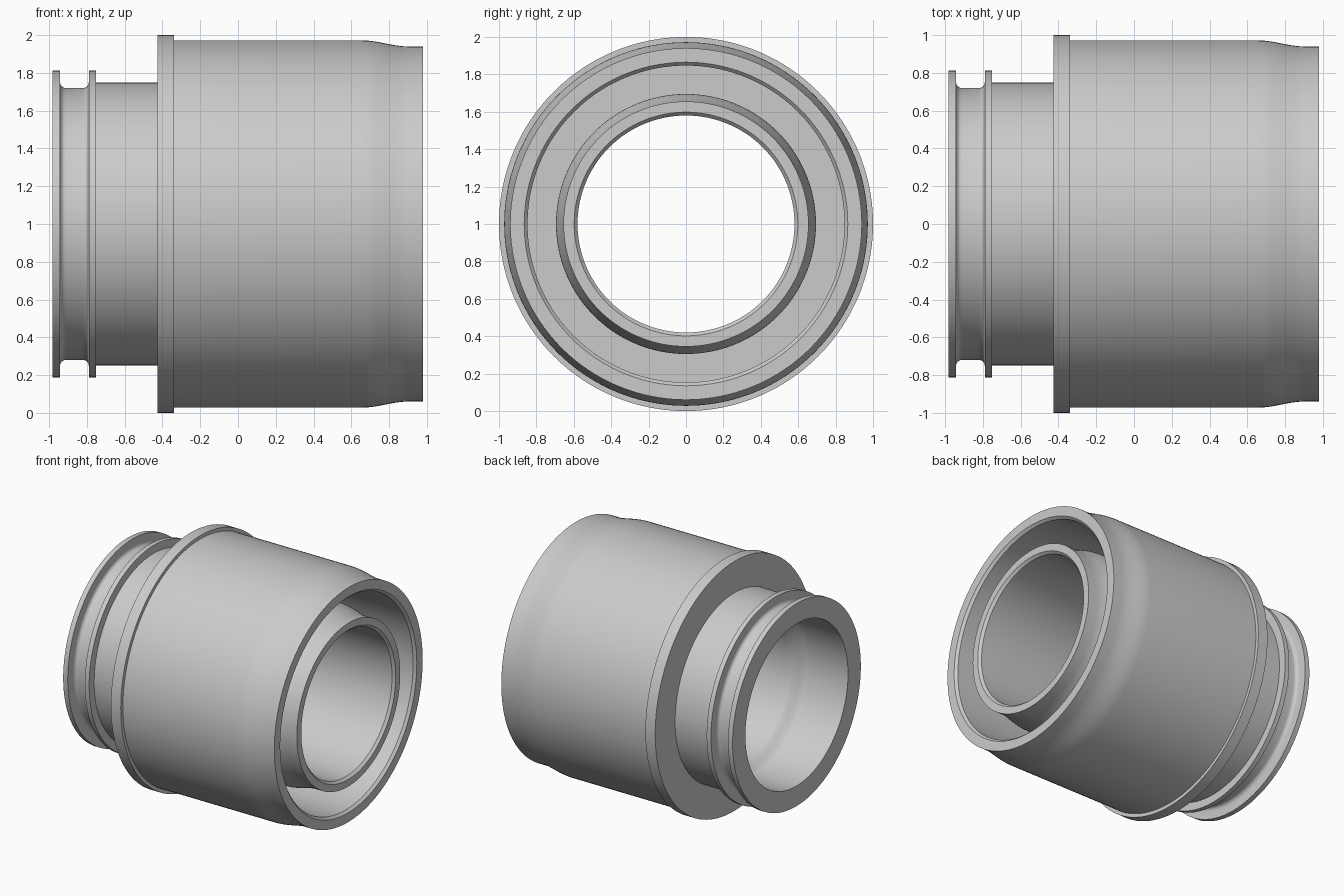
import bpy, bmesh, math

if "Cube" in bpy.data.objects:
    bpy.data.objects.remove(bpy.data.objects["Cube"])

SEG = 160


def arc(cx, cr, rad, a0, a1, n=6):
    """Points of a fillet arc in the (x, radius) plane, angles in degrees."""
    pts = []
    for i in range(n + 1):
        a = math.radians(a0 + (a1 - a0) * i / n)
        pts.append((cx + rad * math.cos(a), cr + rad * math.sin(a)))
    return pts


def ease(x0, r0, x1, r1, n=10):
    """Soft S-shaped step between two radii."""
    pts = []
    for i in range(n + 1):
        t = i / n
        pts.append((x0 + (x1 - x0) * t, r0 + (r1 - r0) * t * t * (3 - 2 * t)))
    return pts


def lathe(name, profile):
    """Spin a closed (x, radius) profile around the x axis at z = 1."""
    bm = bmesh.new()
    rings = []
    for x, r in profile:
        rings.append([bm.verts.new((x, r * math.cos(2 * math.pi * k / SEG),
                                    1 + r * math.sin(2 * math.pi * k / SEG)))
                      for k in range(SEG)])
    for i, a in enumerate(rings):
        b = rings[(i + 1) % len(rings)]
        for k in range(SEG):
            j = (k + 1) % SEG
            bm.faces.new((a[k], a[j], b[j], b[k]))
    bmesh.ops.recalc_face_normals(bm, faces=bm.faces)
    mesh = bpy.data.meshes.new(name)
    bm.to_mesh(mesh)
    bm.free()
    obj = bpy.data.objects.new(name, mesh)
    bpy.context.collection.objects.link(obj)
    bpy.ops.object.select_all(action='DESELECT')
    obj.select_set(True)
    bpy.context.view_layer.objects.active = obj
    bpy.ops.object.shade_smooth_by_angle(angle=math.radians(25))
    return obj


profile = []
# end flange
profile += [(-0.982, 0.65), (-0.982, 0.812), (-0.942, 0.812)]
# filleted seal groove
profile += arc(-0.912, 0.75, 0.03, 180, 270)
profile += arc(-0.82, 0.75, 0.03, 270, 360)
# second thin flange, neck and large collar
profile += [(-0.79, 0.812), (-0.752, 0.812), (-0.752, 0.748), (-0.427, 0.748),
            (-0.427, 1.0), (-0.34, 1.0), (-0.34, 0.972)]
# outer shell with slightly narrowed mouth
profile += ease(0.66, 0.972, 0.90, 0.94)
profile += [(0.98, 0.94), (0.98, 0.865), (0.96, 0.847)]
# annular cavity and inner tube, narrowed at its end
profile += [(-0.32, 0.847), (-0.32, 0.695)]
profile += ease(0.66, 0.695, 0.90, 0.655)
profile += [(0.98, 0.655), (0.98, 0.598), (0.96, 0.58)]
# bore, widening toward the neck
profile += ease(-0.50, 0.58, -0.64, 0.65)

lathe("pipe_coupling", profile)
